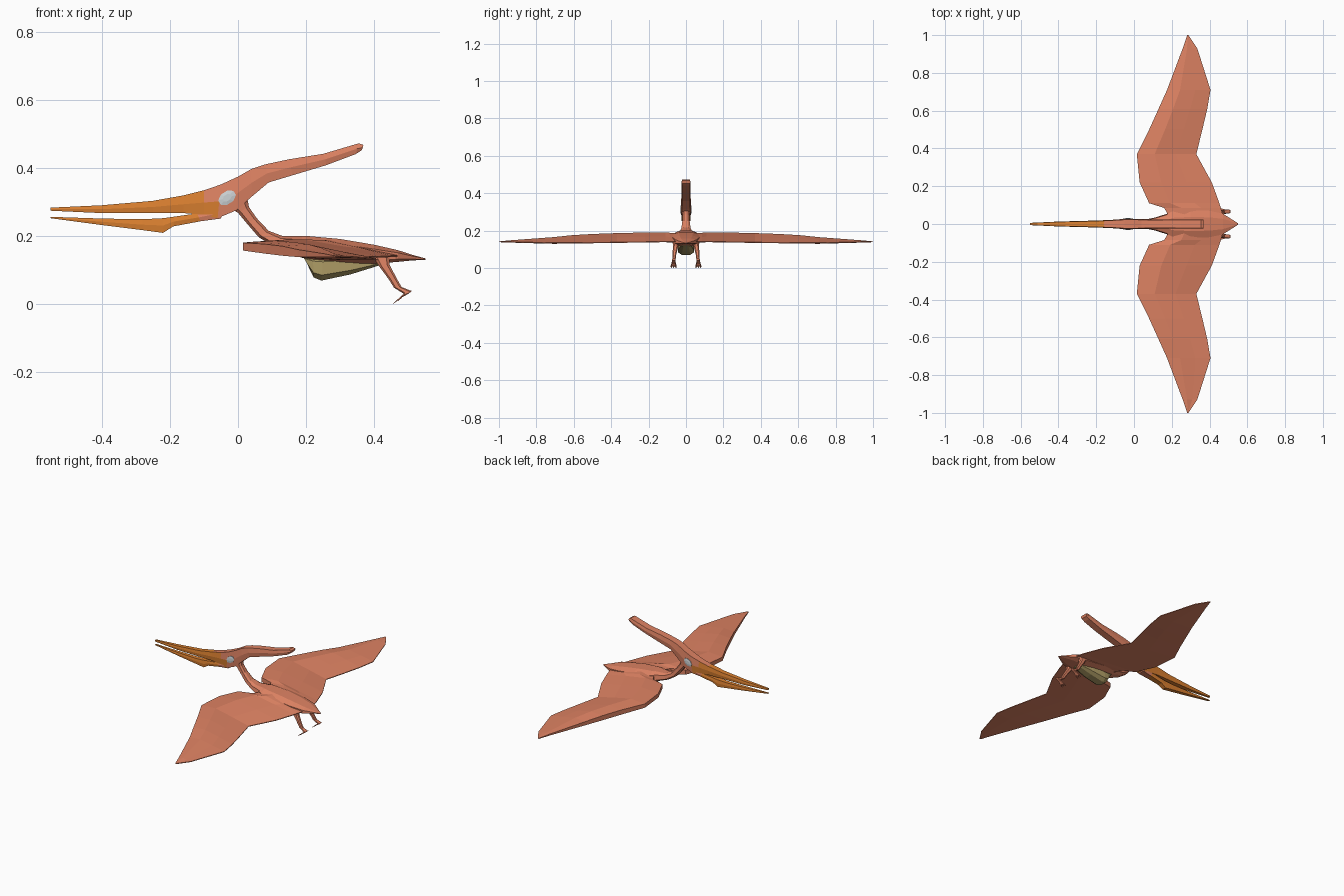
import bpy, bmesh, math
from mathutils import Vector


def material(name, rgb):
    m = bpy.data.materials.new(name)
    m.diffuse_color = (*rgb, 1)
    return m


SKIN = material("terracotta skin", (0.73, 0.225, 0.125))
BEAK = material("orange beak", (0.72, 0.22, 0.03))
BELLY = material("olive belly", (0.42, 0.33, 0.13))
EYE = material("pale grey eye", (0.62, 0.66, 0.68))


def bridge(name, rings, mats, rule=None, mirror=False):
    """Skin a list of equal-length point rings and cap both ends."""
    bm = bmesh.new()
    vr = [[bm.verts.new(p) for p in r] for r in rings]
    n = len(vr[0])
    for a, b in zip(vr, vr[1:]):
        for i in range(n):
            j = (i + 1) % n
            bm.faces.new((a[i], a[j], b[j], b[i]))
    bm.faces.new(vr[0])
    bm.faces.new(vr[-1])
    bmesh.ops.recalc_face_normals(bm, faces=bm.faces)
    if rule:
        for f in bm.faces:
            f.material_index = rule(f.calc_center_median())
    me = bpy.data.meshes.new(name)
    bm.to_mesh(me)
    bm.free()
    for m in mats:
        me.materials.append(m)
    ob = bpy.data.objects.new(name, me)
    bpy.context.collection.objects.link(ob)
    if mirror:
        mod = ob.modifiers.new("mirror", 'MIRROR')
        mod.use_axis = (False, True, False)
        mod.use_mirror_merge = False
    return ob


OCT = [(1, .5), (.55, 1), (-.55, 1), (-1, .5), (-1, -.5), (-.55, -1), (.55, -1), (1, -.5)]
BOX = [(1, .85), (0, 1), (-1, .85), (-1, -.85), (0, -1), (1, -.85)]


def loft(name, rows, mats, shape=OCT, rule=None, mirror=False):
    """Rows: upper x, upper z, lower x, lower z, half width, centre y."""
    rings = []
    for row in rows:
        x1, z1, x2, z2, w = row[:5]
        yc = row[5] if len(row) > 5 else 0
        rings.append([Vector(((x1 + x2) / 2 + u * (x1 - x2) / 2, yc + v * w,
                              (z1 + z2) / 2 + u * (z1 - z2) / 2)) for u, v in shape])
    return bridge(name, rings, mats, rule, mirror)


# Head with upper beak and long backward crest
loft("head_and_crest", [
    (-.55, .283, -.55, .274, .006), (-.40, .290, -.40, .267, .013),
    (-.25, .303, -.25, .267, .017), (-.16, .319, -.16, .267, .020),
    (-.10, .334, -.10, .262, .023), (-.05, .351, -.06, .252, .027),
    (0, .374, -.005, .275, .027), (.04, .397, .04, .315, .026),
    (.08, .410, .09, .357, .025), (.15, .425, .16, .378, .025),
    (.25, .441, .26, .408, .025), (.355, .472, .345, .440, .025),
    (.368, .467, .364, .452, .024)],
    [SKIN, BEAK], BOX, lambda c: int(c.x + 2 * (c.z - .3) < -.1))

# Lower jaw with chin keel
loft("lower_jaw", [
    (-.55, .256, -.55, .252, .005), (-.40, .251, -.40, .232, .011),
    (-.28, .249, -.28, .217, .014), (-.22, .252, -.22, .209, .015),
    (-.185, .257, -.19, .228, .017), (-.12, .266, -.11, .243, .020),
    (-.04, .285, -.05, .251, .024)],
    [SKIN, BEAK], BOX, lambda c: int(c.x < -.09))

# Eyes: faceted plates on both sides of the head
rings = []
for y, s in ((.022, 1.0), (.0285, 1.0), (.0305, .5)):
    rings.append([(-.032 + .026 * s * math.cos(k * math.pi / 4), y,
                   .312 + s * (.021 * math.sin(k * math.pi / 4)
                               + .008 * math.cos(k * math.pi / 4))) for k in range(8)])
bridge("eye", rings, [EYE], mirror=True)

# Curved neck
loft("neck", [
    (.025, .325, -.03, .285, .022), (.032, .285, 0, .268, .019),
    (.055, .252, .025, .238, .020), (.09, .215, .06, .197, .025),
    (.13, .200, .105, .168, .034), (.20, .200, .17, .145, .055)], [SKIN])

# Body tapering into the tail
loft("body", [
    (.14, .194, .13, .162, .030), (.20, .200, .19, .135, .065),
    (.30, .191, .30, .122, .075), (.40, .174, .40, .118, .070),
    (.47, .158, .47, .124, .055), (.51, .145, .51, .128, .030),
    (.55, .134, .55, .130, .004)], [SKIN])

# Belly
loft("belly", [
    (.19, .140, .205, .115, .034), (.22, .140, .222, .078, .042),
    (.25, .140, .245, .069, .044), (.33, .140, .33, .087, .040),
    (.42, .135, .42, .115, .026)], [BELLY])

# Wings: y, leading x, trailing x, leading-edge bottom z, leading-edge top z, trailing z
stations = [
    (.03, .19, .475, .145, .182, .140), (.085, .16, .460, .148, .182, .138),
    (.11, .08, .452, .156, .182, .138), (.22, .03, .412, .157, .182, .136),
    (.37, .015, .330, .157, .180, .134), (.50, .08, .362, .148, .176, .132),
    (.61, .13, .388, .142, .170, .131), (.71, .175, .405, .138, .160, .131),
    (.93, .258, .335, .138, .147, .136), (1.0, .282, .288, .138, .142, .138)]
rings = []
for y, xl, xt, zb, zt, ze in stations:
    chord = xt - xl
    bump = .02 * chord
    rings.append([
        (xl, y, zb), (xl, y, zt), (xl + .3 * chord, y, zt + bump),
        (xl + .65 * chord, y, (zt + ze) / 2 + bump), (xt, y, ze + .004),
        (xt, y, ze), (xl + .6 * chord, y, .4 * zb + .6 * ze - bump)])
bridge("wing", rings, [SKIN], mirror=True)

# Hind legs: thigh and shin
loft("leg", [
    (.445, .145, .395, .140, .016, .052), (.445, .115, .415, .110, .014, .056),
    (.466, .075, .443, .072, .010, .062), (.480, .050, .458, .048, .009, .064),
    (.510, .038, .490, .028, .010, .066)], [SKIN], mirror=True)

# Feet: heel pad and toes
loft("foot", [
    (.512, .040, .500, .030, .009, .066), (.490, .033, .482, .020, .012, .066),
    (.474, .019, .470, .009, .012, .066)], [SKIN], BOX, mirror=True)
for k, dy in enumerate((-.012, 0, .012)):
    loft(f"toe_{k + 1}", [
        (.485, .026, .480, .017, .004, .066 + dy * .6),
        (.467, .013, .463, .006, .004, .066 + dy),
        (.457, .003, .455, 0, .002, .066 + dy * 1.1)], [SKIN], BOX, mirror=True)
